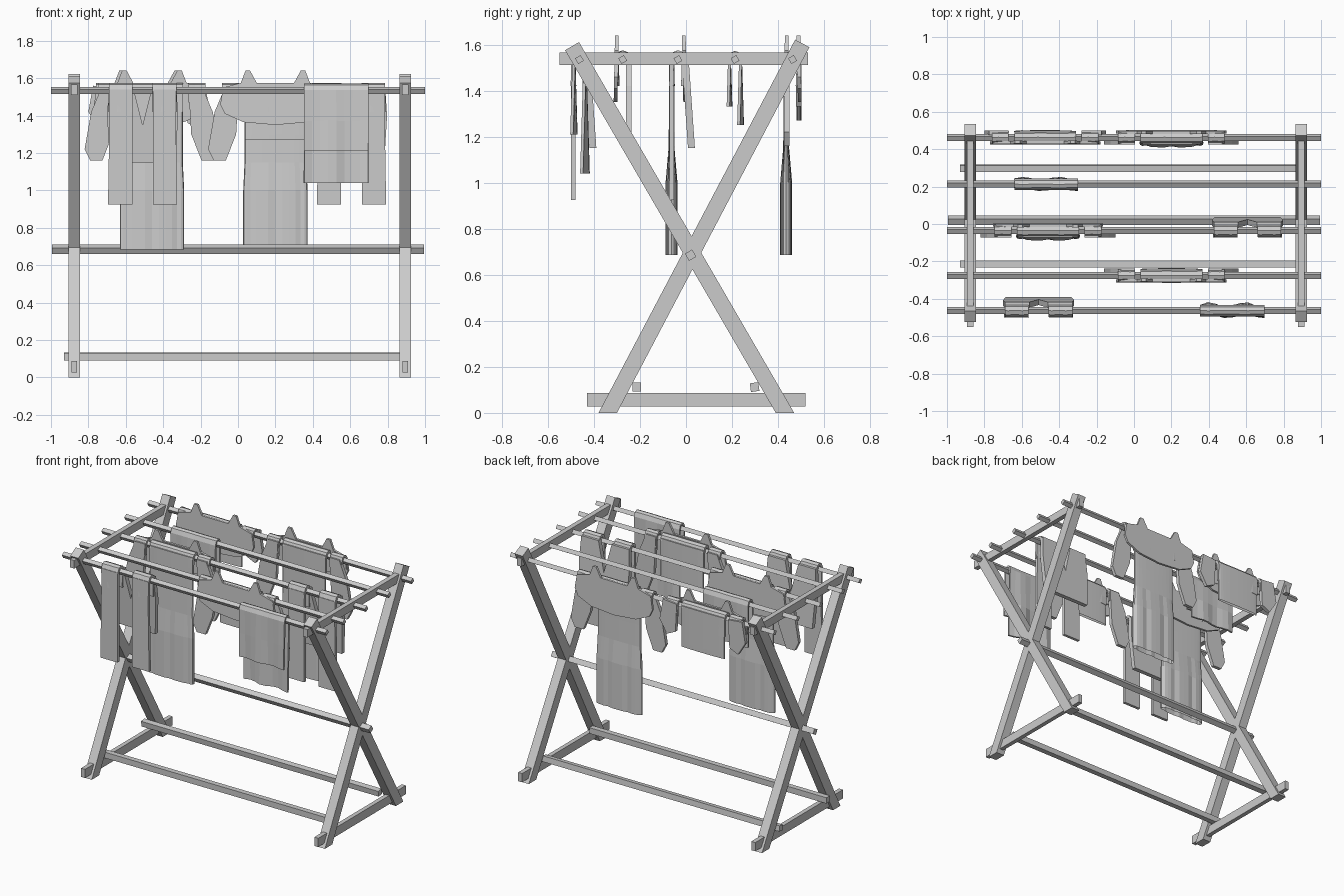
import bpy, bmesh, math
from mathutils import Matrix, Vector

cube = bpy.data.objects.get("Cube")
if cube:
    bpy.data.objects.remove(cube, do_unlink=True)

grey = bpy.data.materials.new("plain grey")
grey.use_nodes = True
grey.diffuse_color = (0.6, 0.6, 0.6, 1)
grey.node_tree.nodes["Principled BSDF"].inputs["Base Color"].default_value = (0.6, 0.6, 0.6, 1)

ROD_Z = 1.535


def finish(name, bm):
    bmesh.ops.recalc_face_normals(bm, faces=bm.faces)
    mesh = bpy.data.meshes.new(name)
    bm.to_mesh(mesh)
    bm.free()
    mesh.materials.append(grey)
    ob = bpy.data.objects.new(name, mesh)
    bpy.context.collection.objects.link(ob)
    return ob


def box(name, centre, size, tilt=0):
    bm = bmesh.new()
    m = (Matrix.Translation(centre) @ Matrix.Rotation(math.radians(tilt), 4, 'X')
         @ Matrix.Diagonal((*size, 1)))
    bmesh.ops.create_cube(bm, size=1, matrix=m)
    return finish(name, bm)


def prism(name, points, step):
    """Extrude a closed outline along the vector step."""
    bm = bmesh.new()
    face = bm.faces.new([bm.verts.new(p) for p in points])
    ext = bmesh.ops.extrude_face_region(bm, geom=[face])["geom"]
    bmesh.ops.translate(bm, vec=step, verts=[v for v in ext if isinstance(v, bmesh.types.BMVert)])
    bmesh.ops.triangulate(bm, faces=[f for f in bm.faces if len(f.verts) > 4])
    return finish(name, bm)


def panel(name, outline, x, y, thick, lean=0):
    """Flat cloth piece from an x-z outline, leaning in y as it hangs."""
    pts = [(x + u, y - thick / 2 + lean * (1.56 - z), z) for u, z in outline]
    return prism(name, pts, (0, thick, 0))


def drape(name, x, half, rod_y, front_z, back_z, gap=0.024, thick=0.013):
    """Cloth strip folded over a rod."""
    path = [(-gap, front_z), (-gap, (front_z + ROD_Z) / 2), (-gap, ROD_Z), (-gap * 0.6, 1.56),
            (0, 1.566), (gap * 0.6, 1.56), (gap, ROD_Z), (gap, (back_z + ROD_Z) / 2), (gap, back_z)]
    n = 8
    bm = bmesh.new()
    rows = []
    for y, z in path:
        sag = (ROD_Z - z) * 0.03
        rows.append([bm.verts.new((x + half * (2 * i / n - 1), rod_y + y + sag * math.sin(i * 1.4), z))
                     for i in range(n + 1)])
    for a, b in zip(rows, rows[1:]):
        for i in range(n):
            bm.faces.new((a[i], a[i + 1], b[i + 1], b[i]))
    ob = finish(name, bm)
    mod = ob.modifiers.new("thickness", 'SOLIDIFY')
    mod.thickness = thick
    mod.offset = 0
    return ob


def skirt(name, x, y, hem):
    """Flattened tube that opens into soft pleats towards the hem."""
    levels = [(1.55, .165, .010), (1.3, .165, .011), (1.15, .165, .013), (1.0, .172, .026), (.69, .175, .029)]
    levels = [lv for lv in levels if lv[0] > hem + 0.02]
    levels.append((hem, levels[-1][1], levels[-1][2]))
    n = 28
    bm = bmesh.new()
    rings = []
    for z, hx, hy in levels:
        ring = []
        for i in range(n):
            a = 2 * math.pi * i / n
            c, s = math.cos(a), math.sin(a)
            fold = 1 - 0.25 * (i % 4 == 1) * (hy > 0.02)
            ring.append(bm.verts.new((x + hx * c, y + hy * fold * math.copysign(abs(s) ** 0.5, s), z)))
        rings.append(ring)
    for a, b in zip(rings, rings[1:]):
        for i in range(n):
            j = (i + 1) % n
            bm.faces.new((a[i], a[j], b[j], b[i]))
    bm.faces.new(rings[0])
    ob = finish(name, bm)
    for poly in ob.data.polygons:
        poly.use_smooth = False
    return ob


def mirrored(half):
    return half + [(-u, z) for u, z in reversed(half) if u > 0]


# Rack frame: crossed legs with a top and a foot bar on each end
for side, x in (("right", -0.875), ("left", 0.895)):
    for label, foot, top in (("front", -0.34, (0.505, 1.605)), ("back", 0.43, (-0.495, 1.593))):
        d = Vector((top[0] - foot, top[1])).normalized()
        p = Vector((d.y, -d.x)) * 0.035
        outline = [(foot - 0.04, 0), (foot + 0.04, 0), (top[0] + p.x, top[1] + p.y), (top[0] - p.x, top[1] - p.y)]
        prism(f"{side}_{label}_leg", [(x - 0.031, y, z) for y, z in outline], (0.062, 0, 0))
    box(f"{side}_top_bar", (x, -0.01, 1.538), (0.034, 1.08, 0.055))
    box(f"{side}_foot_bar", (x, 0.045, 0.057), (0.03, 0.95, 0.06))

# Long rails and hanging rods
box("front_lower_rail", (-0.03, -0.213, 0.112), (1.8, 0.037, 0.04))
box("back_lower_rail", (-0.03, 0.298, 0.112), (1.8, 0.037, 0.038), 8)
box("middle_rail", (0, 0.02, 0.685), (1.99, 0.036, 0.036), 30)
rods = [-0.463, -0.275, -0.035, 0.213, 0.463]
for i, y in enumerate(rods):
    box(f"hanging_rod_{i + 1}", (0, y, ROD_Z), (2, 0.028, 0.028), 30)

# Towels
drape("front_towel", 0.525, 0.172, rods[0], 1.21, 1.04)
drape("back_towel", -0.47, 0.17, rods[3], 1.33, 1.25)

# Trousers: legs fall in front of the rod, the seat hangs behind it
seat = mirrored([(0, 1.35), (0.05, 1.55), (0.18, 1.55), (0.19, 1.4), (0.175, 1.15)])
for label, x, y in (("first", -0.51, rods[0]), ("second", 0.607, rods[2])):
    panel(f"{label}_trouser_seat", seat, x, y + 0.03, 0.03, 0.07)
    for sx in (-1, 1):
        side = "left" if sx > 0 else "right"
        drape(f"{label}_trouser_{side}_leg_fold", x + sx * 0.117, 0.063, y, 1.42, 1.42, 0.026, 0.018)
        leg = [(0.055, 1.54), (0.175, 1.54), (0.185, 0.925), (0.055, 0.925)]
        panel(f"{label}_trouser_{side}_leg", [(sx * u, z) for u, z in leg], x, y - 0.027, 0.02)

# Shirts and dresses: yoke on one side of the rod, body and sleeves on the other
yoke = mirrored([(0, 1.575), (0.10, 1.575), (0.135, 1.64), (0.16, 1.64), (0.185, 1.575), (0.28, 1.55),
                 (0.295, 1.46), (0.27, 1.41), (0.17, 1.365), (0, 1.35)])
long_sleeve = [(0.195, 1.55), (0.27, 1.55), (0.325, 1.42), (0.36, 1.22), (0.33, 1.16), (0.265, 1.16), (0.21, 1.3)]
short_sleeve = [(0.195, 1.55), (0.3, 1.56), (0.325, 1.42), (0.27, 1.33), (0.205, 1.36)]
garments = [("front_shirt", 0.2, rods[1], 1, 1.27, long_sleeve),
            ("front_dress", -0.46, rods[2], -1, 0.685, long_sleeve),
            ("back_dress", 0.2, rods[4], -1, 0.685, long_sleeve),
            ("back_shirt", -0.475, rods[4], 1, 1.27, short_sleeve)]
for name, x, y, side, hem, sleeve in garments:
    panel(name + "_yoke", yoke, x, y - side * 0.027, 0.016, -side * 0.02)
    drape(name + "_fold", x, 0.165, y, 1.42, 1.42, 0.026, 0.018)
    skirt(name + "_body", x, y + side * 0.028, hem)
    for sx in (-1, 1):
        s = "left" if sx > 0 else "right"
        drape(f"{name}_{s}_shoulder", x + sx * 0.24, 0.045, y, 1.47, 1.47, 0.025, 0.015)
        panel(f"{name}_{s}_sleeve", [(sx * u, z) for u, z in sleeve], x, y + side * 0.026, 0.024)
